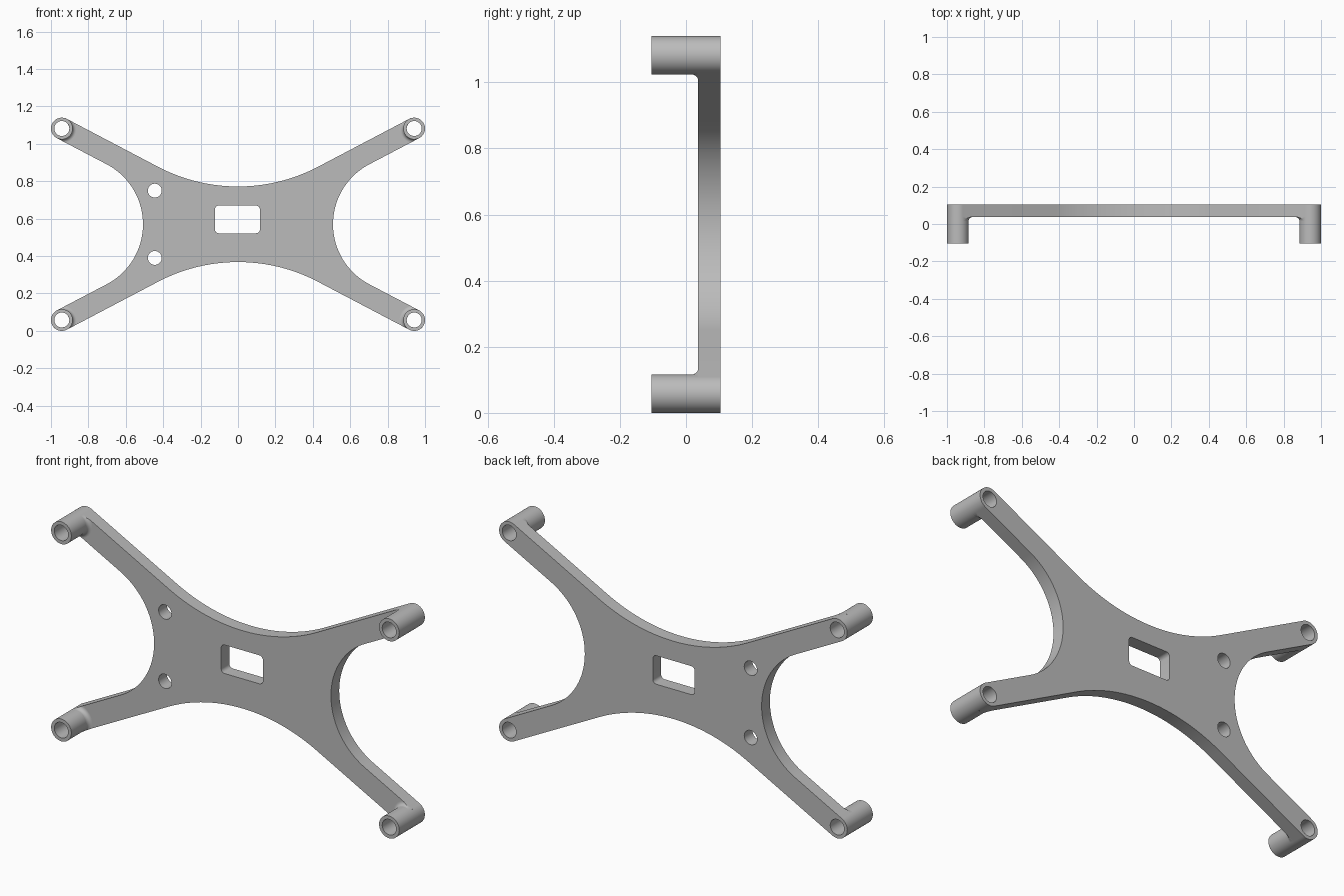
import bpy, bmesh
from math import sin, cos, asin, pi, radians
from mathutils import Vector

cube = bpy.data.objects.get("Cube")
if cube:
    bpy.data.objects.remove(cube, do_unlink=True)

MID = 0.57                      # height of the horizontal symmetry line
PX, PZ = 0.942, 0.512           # post centre offsets from the middle
R, BORE = 0.058, 0.04           # post outer and inner radius
FRONT, FACE, BACK = -0.105, 0.037, 0.105
FILLET = 0.02
SLOPE = radians(27.7)           # tilt of the arms

grey = bpy.data.materials.new("light grey")
grey.use_nodes = True
grey.diffuse_color = (0.5, 0.5, 0.5, 1)
grey.node_tree.nodes["Principled BSDF"].inputs["Base Color"].default_value = (0.5, 0.5, 0.5, 1)


def finish(bm, name):
    bmesh.ops.recalc_face_normals(bm, faces=bm.faces)
    mesh = bpy.data.meshes.new(name)
    bm.to_mesh(mesh)
    bm.free()
    mesh.materials.append(grey)
    obj = bpy.data.objects.new(name, mesh)
    bpy.context.collection.objects.link(obj)
    bpy.ops.object.select_all(action='DESELECT')
    obj.select_set(True)
    bpy.context.view_layer.objects.active = obj
    bpy.ops.object.shade_smooth_by_angle(angle=radians(35))
    return obj


def arc(cx, cz, r, a0, a1, n):
    return [(cx + r * cos(a0 + (a1 - a0) * i / n), cz + r * sin(a0 + (a1 - a0) * i / n))
            for i in range(n + 1)]


def circle(cx, cz, r, n=40):
    return arc(cx, cz, r, 0, 2 * pi, n)[:-1]


# Upper right quarter of the outline: top arc, rounded arm end, side arc
top_r, side_r = 0.92, 0.362
quarter = arc(0, 0.202 + top_r, top_r, -pi / 2, -pi / 2 + SLOPE, 20)
quarter += arc(PX, PZ, R, pi / 2 + SLOPE, -pi / 2 + SLOPE, 24)
quarter += arc(0.508 + side_r, 0, side_r, pi / 2 + SLOPE, pi, 24)
right = quarter + [(x, -z) for x, z in quarter[-2::-1]]
outline = right + [(-x, z) for x, z in right[-2:0:-1]]

# Window with rounded corners
window = []
for i, (sx, sz) in enumerate([(1, 1), (-1, 1), (-1, -1), (1, -1)]):
    window += arc(-0.003 + sx * 0.1, 0.026 + sz * 0.054, 0.02, i * pi / 2, (i + 1) * pi / 2, 6)

loops = [outline, window]
loops += [circle(-0.445, s * 0.18, 0.037) for s in (1, -1)]
loops += [circle(sx * PX, sz * PZ, BORE) for sx in (1, -1) for sz in (1, -1)]

# Flat X shaped plate with all its openings
bm = bmesh.new()
edges = []
for loop in loops:
    vs = [bm.verts.new((x, FACE, z + MID)) for x, z in loop]
    edges += [bm.edges.new((a, b)) for a, b in zip(vs, vs[1:] + vs[:1])]
bmesh.ops.triangle_fill(bm, edges=edges, use_beauty=True, normal=(0, -1, 0))
ext = bmesh.ops.extrude_face_region(bm, geom=bm.faces[:], use_keep_orig=True)
bmesh.ops.translate(bm, vec=(0, BACK - FACE, 0),
                    verts=[g for g in ext["geom"] if isinstance(g, bmesh.types.BMVert)])
finish(bm, "x_plate")


# Hollow corner post standing forward of the plate
def post(name, sx, sz):
    bm = bmesh.new()
    rings = [[bm.verts.new((sx * PX + x, y, MID + sz * PZ + z)) for x, z in circle(0, 0, r, 48)]
             for r, y in ((R, FACE), (R, FRONT), (BORE, FRONT), (BORE, FACE))]
    for a, b in zip(rings, rings[1:]):
        for i in range(48):
            j = (i + 1) % 48
            bm.faces.new((a[i], a[j], b[j], b[i]))
    finish(bm, name)


# Concave fillet from the post to the arm, trimmed to the arm's width
def fillet(name, sx, sz):
    along = Vector((-sx * cos(SLOPE), 0, -sz * sin(SLOPE)))
    across = Vector((-along.z, 0, along.x))
    base = Vector((sx * PX, 0, MID + sz * PZ))
    bm = bmesh.new()
    rows = []
    for k in range(9):
        t = k / 8 * pi / 2
        r = R + FILLET * (1 - cos(t))
        y = FACE - FILLET * (1 - sin(t))
        limit = asin(min(1, R / r))
        row = []
        for i in range(25):
            a = limit * (i / 12 - 1)
            row.append(bm.verts.new(base + along * r * cos(a) + across * r * sin(a)
                                    + Vector((0, y, 0))))
        rows.append(row)
    for a, b in zip(rows, rows[1:]):
        for i in range(24):
            bm.faces.new((a[i], a[i + 1], b[i + 1], b[i]))
    for side, i in ((-1, 0), (1, 24)):
        foot = bm.verts.new(base + across * side * R + Vector((0, FACE, 0)))
        for a, b in zip(rows, rows[1:]):
            bm.faces.new((foot, a[i], b[i]))
    finish(bm, name)


for sx, side in ((1, "left"), (-1, "right")):
    for sz, level in ((1, "upper"), (-1, "lower")):
        post(f"{level}_{side}_post", sx, sz)
        fillet(f"{level}_{side}_post_fillet", sx, sz)
